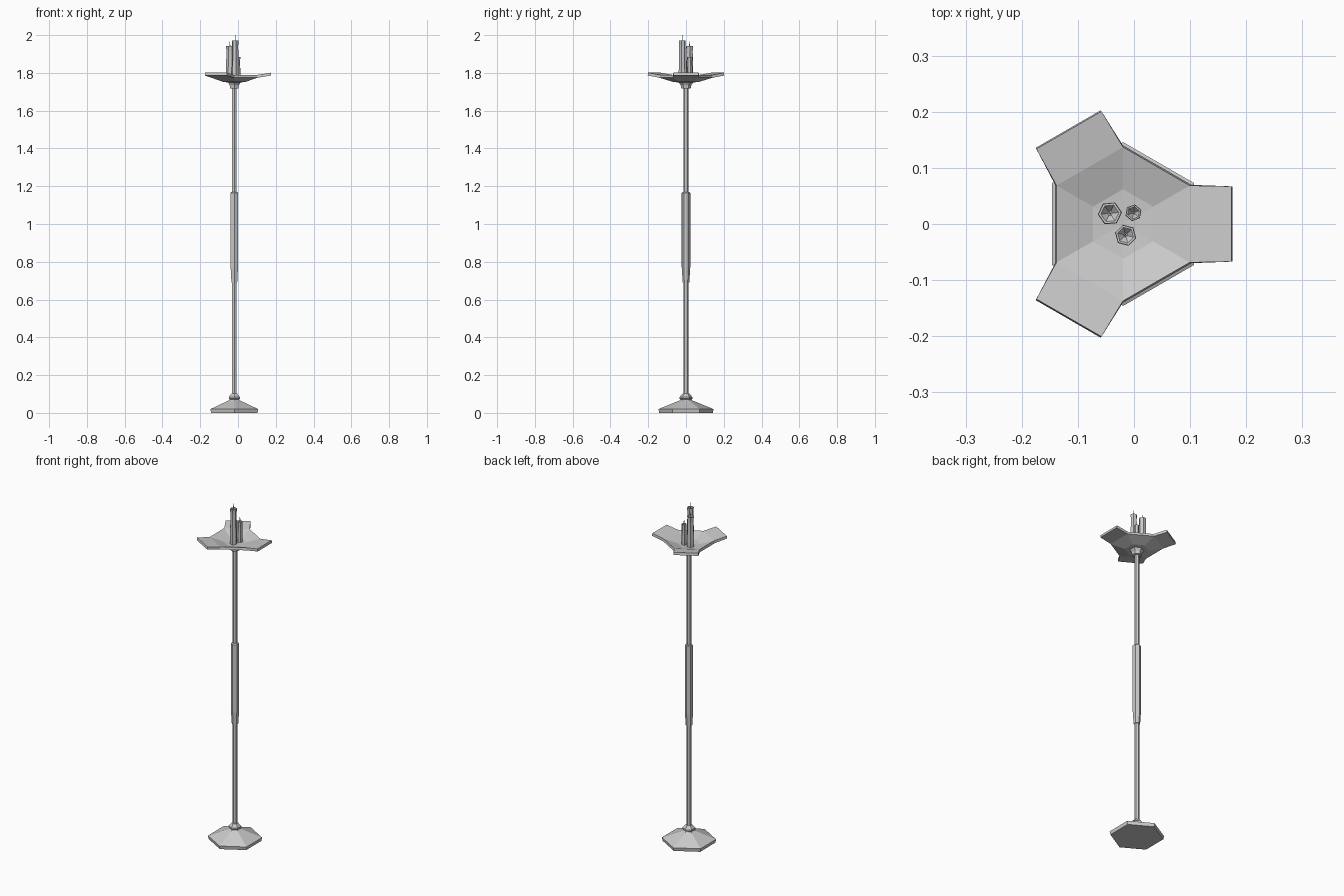
import bpy, bmesh
from math import cos, sin, pi, radians

if "Cube" in bpy.data.objects:
    bpy.data.objects.remove(bpy.data.objects["Cube"])

CX = -0.0195   # axis of the stand


def make_object(name, bm):
    bmesh.ops.recalc_face_normals(bm, faces=bm.faces)
    mesh = bpy.data.meshes.new(name)
    bm.to_mesh(mesh)
    bm.free()
    ob = bpy.data.objects.new(name, mesh)
    bpy.context.collection.objects.link(ob)
    return ob


def lathe(name, profile, x=CX, y=0.0, turn=30, sides=6):
    """Stack of polygon rings (radius, z), capped at both ends."""
    bm = bmesh.new()
    rings = []
    for r, z in profile:
        rings.append([bm.verts.new((x + r * cos(radians(turn) + 2 * pi * i / sides),
                                    y + r * sin(radians(turn) + 2 * pi * i / sides), z))
                      for i in range(sides)])
    for a, b in zip(rings, rings[1:]):
        for i in range(sides):
            j = (i + 1) % sides
            bm.faces.new((a[i], a[j], b[j], b[i]))
    bm.faces.new(rings[0][::-1])
    bm.faces.new(rings[-1])
    return make_object(name, bm)


# Foot, collars and pole
lathe("foot", [(0.142, 0.0), (0.146, 0.02), (0.034, 0.066), (0.025, 0.073)])
lathe("foot_collar", [(0.023, 0.066), (0.034, 0.075), (0.034, 0.084), (0.018, 0.102)])
lathe("pole", [(0.0135, 0.07), (0.0135, 1.74)])
lathe("grip", [(0.0175, 0.69), (0.0225, 0.77), (0.0225, 1.165), (0.0175, 1.17)])
lathe("tray_collar", [(0.025, 1.718), (0.028, 1.735), (0.040, 1.752)])

# Tray: shallow hexagonal dish with three flared arms
bm = bmesh.new()
center = bm.verts.new((CX, 0, 1.762))
inner, outer = ([bm.verts.new((CX + r * cos(pi / 6 + i * pi / 3),
                               r * sin(pi / 6 + i * pi / 3), z)) for i in range(6)]
                for r, z in ((0.062, 1.766), (0.137, 1.789)))
for i in range(6):
    j = (i + 1) % 6
    bm.faces.new((center, inner[i], inner[j]))
    bm.faces.new((inner[i], outer[i], outer[j], inner[j]))
for k in range(3):
    a = k * 2 * pi / 3
    tip = [bm.verts.new((CX + 0.193 * cos(a) - s * sin(a),
                         0.193 * sin(a) + s * cos(a), 1.801)) for s in (-0.067, 0.067)]
    low, high = outer[(2 * k - 1) % 6], outer[2 * k]
    bm.faces.new((low, tip[0], tip[1], high))
tray = make_object("tray", bm)
solid = tray.modifiers.new("thickness", 'SOLIDIFY')
solid.thickness = 0.015
solid.offset = -1 if tray.data.polygons[0].normal.z > 0 else 1

# Candles with dished tops and wicks
for n, (x, y, r, top, wick, turn) in enumerate((
        (-0.043, 0.019, 0.0215, 1.942, 1.965, 5),
        (-0.001, 0.020, 0.0150, 1.885, 1.910, 20),
        (-0.015, -0.020, 0.0195, 1.972, 2.000, -15)), 1):
    lathe(f"candle_{n}", [(r * 0.95, 1.76), (r, 1.79), (r * 0.85, top - 0.03), (r * 0.95, top),
                          (r * 0.75, top), (r * 0.2, top - 0.012)], x, y, turn)
    lathe(f"wick_{n}", [(0.0025, top - 0.014), (0.0015, wick)], x, y, 0, 4)
